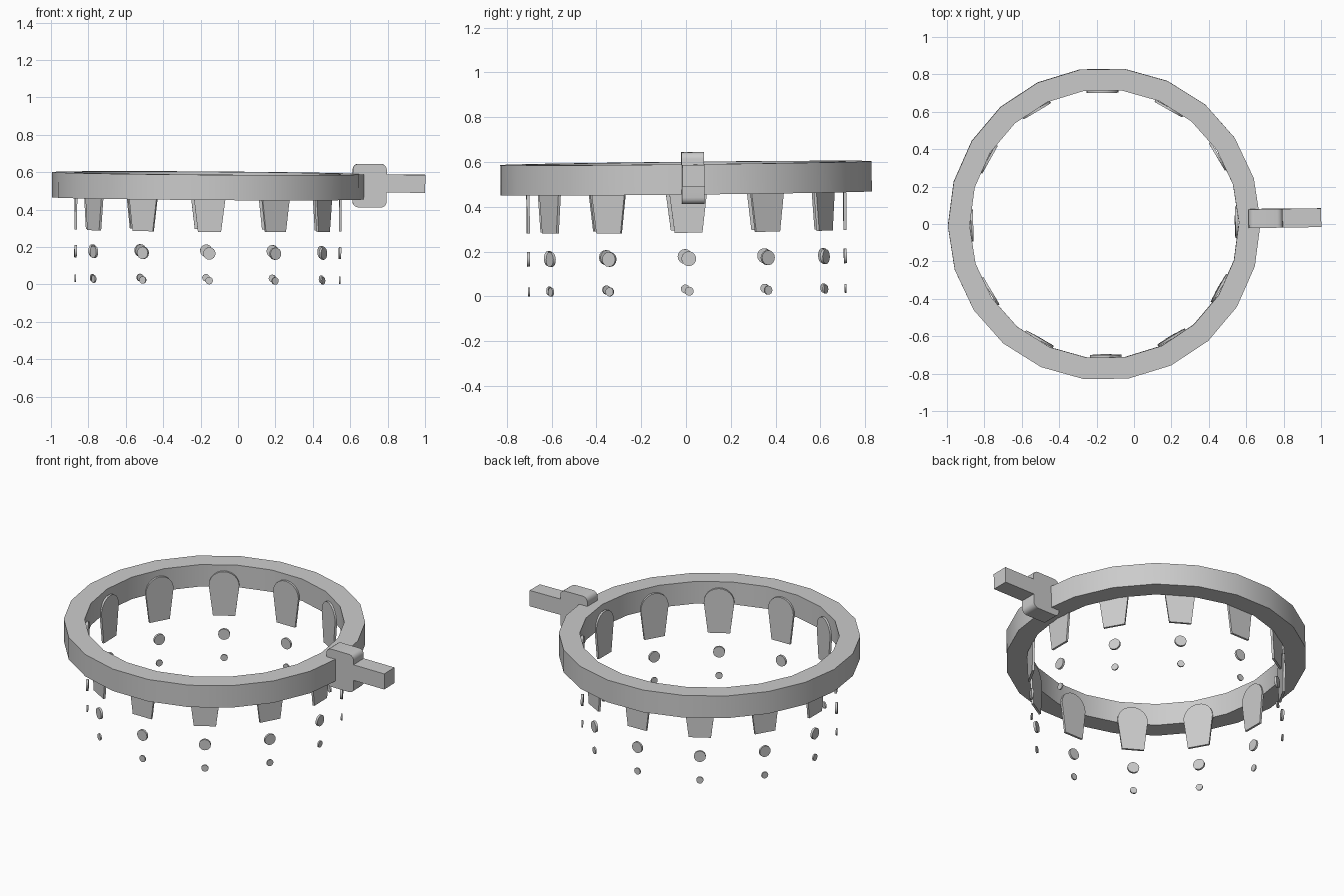
import bpy, bmesh
from math import sin, cos, pi, radians
from mathutils import Matrix, Euler

if "Cube" in bpy.data.objects:
    bpy.data.objects.remove(bpy.data.objects["Cube"])

# Whole piece leans very slightly and is offset along x
FRAME = Matrix.Translation((-0.163, 0.006, 0)) @ Euler((0.011, 0.007, 0.012)).to_matrix().to_4x4()
Z0 = -0.001


def finish(name, bm, matrix=Matrix.Identity(4)):
    bmesh.ops.recalc_face_normals(bm, faces=bm.faces)
    bm.transform(FRAME @ Matrix.Translation((0, 0, Z0)) @ matrix)
    mesh = bpy.data.meshes.new(name)
    bm.to_mesh(mesh)
    bm.free()
    ob = bpy.data.objects.new(name, mesh)
    bpy.context.collection.objects.link(ob)
    bpy.ops.object.select_all(action='DESELECT')
    ob.select_set(True)
    bpy.context.view_layer.objects.active = ob
    bpy.ops.object.shade_smooth_by_angle(angle=radians(30))
    return ob


def prism(points, direction):
    """Extrude a closed outline of 3D points along a direction."""
    bm = bmesh.new()
    face = bm.faces.new([bm.verts.new(p) for p in points])
    out = bmesh.ops.extrude_face_region(bm, geom=[face])
    verts = [g for g in out['geom'] if isinstance(g, bmesh.types.BMVert)]
    bmesh.ops.translate(bm, verts=verts, vec=direction)
    return bm


# Band: 22-sided ring with a rectangular section
bm = bmesh.new()
SIDES = 22
section = [(0.836, 0.461), (0.836, 0.596), (0.72, 0.596), (0.72, 0.461)]
loops = []
for i in range(SIDES):
    a = 2 * pi * i / SIDES
    loops.append([bm.verts.new((r * cos(a), r * sin(a), z)) for r, z in section])
for i in range(SIDES):
    p, q = loops[i], loops[(i + 1) % SIDES]
    for j in range(4):
        k = (j + 1) % 4
        bm.faces.new((p[j], q[j], q[k], p[k]))
finish("band", bm)

# Hanging tabs and the two discs below each one
tab = [(-0.062, 0.29), (0.062, 0.29)]
tab += [(0.085 * cos(pi * t / 12), 0.475 + 0.085 * sin(pi * t / 12)) for t in range(13)]


def disc(radius, z, n=16):
    return [(radius * cos(2 * pi * t / n), z + radius * sin(2 * pi * t / n)) for t in range(n)]


pendants = [("tab", tab, 0.013), ("large_disc", disc(0.033, 0.174), 0.013),
            ("small_disc", disc(0.02, 0.029), 0.008)]
for i in range(12):
    turn = Matrix.Rotation(i * pi / 6, 4, 'Z')
    for name, outline, thick in pendants:
        pts = [(0.707 - thick / 2, y, z) for y, z in outline]
        finish(f"{name}_{i + 1}", prism(pts, (thick, 0, 0)), turn)

# Clasp: rounded block straddling the band
cx, cz, hx, hz, rad = 0.863, 0.535, 0.091, 0.116, 0.03
pts = []
for sx, sz, start in ((1, 1, 0), (-1, 1, 90), (-1, -1, 180), (1, -1, 270)):
    for s in range(5):
        a = radians(start + s * 22.5)
        pts.append((cx + sx * (hx - rad) + rad * cos(a), -0.03,
                    cz + sz * (hz - rad) + rad * sin(a)))
finish("clasp_block", prism(pts, (0, 0.1, 0)))

# Stem sticking out from the clasp
pts = [(0.94, -0.03, 0.499), (1.16, -0.03, 0.499), (1.16, -0.03, 0.595), (0.94, -0.03, 0.595)]
finish("clasp_stem", prism(pts, (0, 0.1, 0)))
